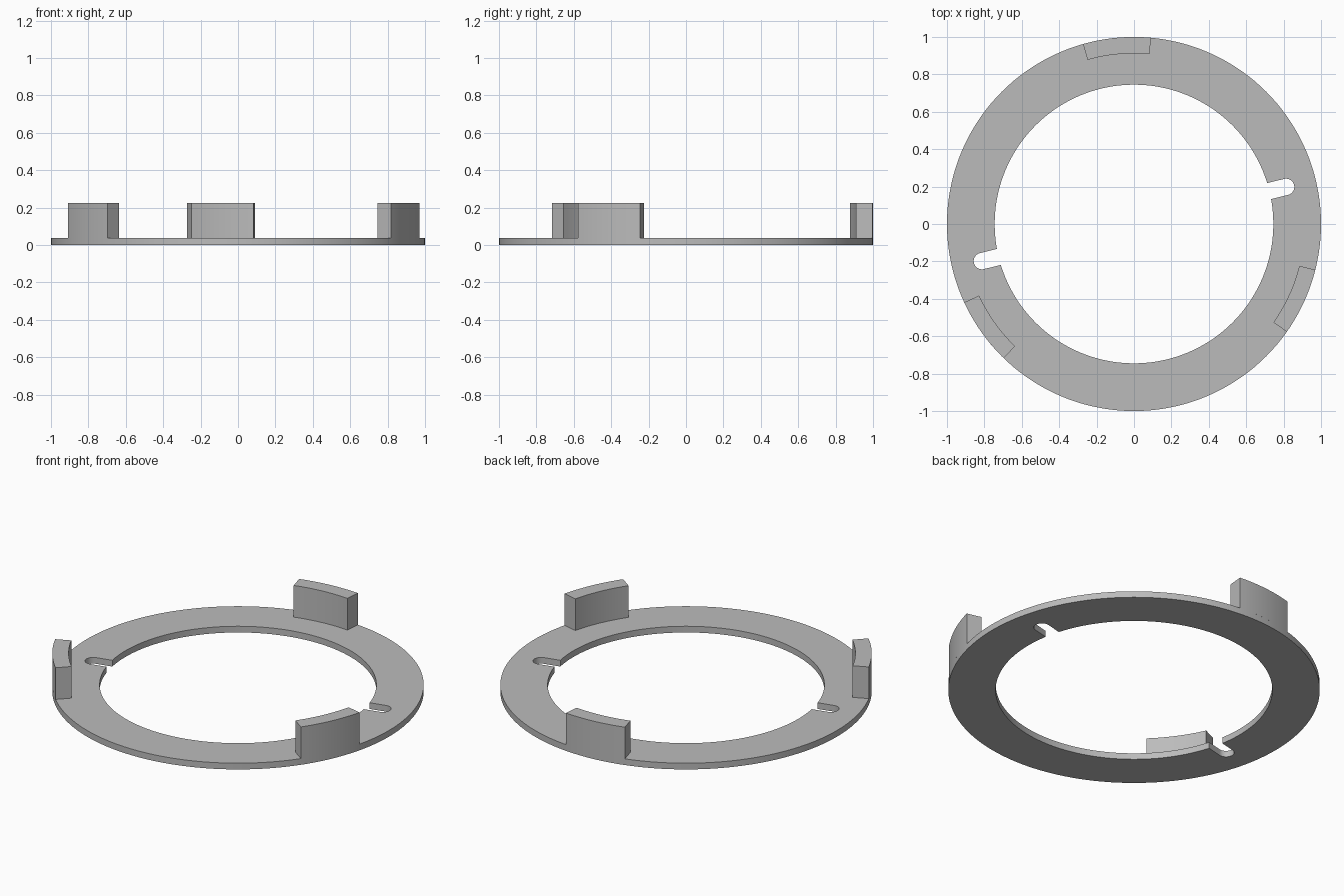
import bpy, bmesh
from math import radians, cos, sin, pi
from mathutils import Matrix

if "Cube" in bpy.data.objects:
    bpy.data.objects.remove(bpy.data.objects["Cube"])

OUTER, INNER, TAB_INNER = 1.0, 0.745, 0.912
PLATE, TOP = 0.037, 0.225

grey = bpy.data.materials.new("plain grey")
grey.use_nodes = True
grey.diffuse_color = (0.5, 0.5, 0.5, 1)
grey.node_tree.nodes["Principled BSDF"].inputs["Base Color"].default_value = (0.5, 0.5, 0.5, 1)


def make_object(name, bm):
    bmesh.ops.recalc_face_normals(bm, faces=bm.faces)
    mesh = bpy.data.meshes.new(name)
    bm.to_mesh(mesh)
    bm.free()
    mesh.materials.append(grey)
    obj = bpy.data.objects.new(name, mesh)
    bpy.context.collection.objects.link(obj)
    return obj


def swept_block(name, r0, r1, z0, z1, start, sweep, steps):
    """Rectangular section swept about the z axis, capped when not a full turn."""
    bm = bmesh.new()
    turn = Matrix.Rotation(radians(start), 3, 'Z')
    verts = [bm.verts.new(turn @ v) for v in
             (Matrix(((r0, 0, z0), (r1, 0, z0), (r1, 0, z1), (r0, 0, z1))))]
    edges = [bm.edges.new((verts[i], verts[(i + 1) % 4])) for i in range(4)]
    bmesh.ops.spin(bm, geom=verts + edges, cent=(0, 0, 0), axis=(0, 0, 1),
                   angle=radians(sweep), steps=steps)
    if sweep == 360:
        bmesh.ops.remove_doubles(bm, verts=bm.verts, dist=0.0005)
    else:
        bmesh.ops.holes_fill(bm, edges=[e for e in bm.edges if e.is_boundary], sides=4)
    return make_object(name, bm)


def slot_cutter(name, angle, half=0.044, centre=0.837):
    """Round-ended bar lying along a radius."""
    bm = bmesh.new()
    outline = [(0.6, half), (0.6, -half)]
    outline += [(centre + half * cos(t), half * sin(t))
                for t in (-pi / 2 + pi * i / 20 for i in range(21))]
    face = bm.faces.new([bm.verts.new((x, y, -0.1)) for x, y in outline])
    ext = bmesh.ops.extrude_face_region(bm, geom=[face])["geom"]
    bmesh.ops.translate(bm, vec=(0, 0, 0.3),
                        verts=[v for v in ext if isinstance(v, bmesh.types.BMVert)])
    bmesh.ops.rotate(bm, verts=bm.verts, matrix=Matrix.Rotation(radians(angle), 3, 'Z'))
    obj = make_object(name, bm)
    obj.hide_render = True
    return obj


def select_only(obj):
    bpy.ops.object.select_all(action='DESELECT')
    obj.select_set(True)
    bpy.context.view_layer.objects.active = obj


# Flat ring with two opposite slots in its inner edge
ring = swept_block("base_ring", INNER, OUTER, 0, PLATE, 0, 360, 144)
select_only(ring)
for side, angle in (("left", 13.7), ("right", 193.7)):
    cutter = slot_cutter(side + "_slot_cutter", angle)
    cut = ring.modifiers.new("slot", 'BOOLEAN')
    cut.operation, cut.solver, cut.object = 'DIFFERENCE', 'EXACT', cutter
    bpy.ops.object.modifier_apply(modifier=cut.name)
    bpy.data.objects.remove(cutter)

# Three upright curved tabs, flush with the outer edge
parts = [ring]
for i, name in enumerate(("back_tab", "right_tab", "left_tab")):
    parts.append(swept_block(name, TAB_INNER, OUTER, PLATE, TOP, 84.8 + 120 * i, 21, 12))

for obj in parts:
    select_only(obj)
    bpy.ops.object.shade_smooth_by_angle(angle=radians(30))
